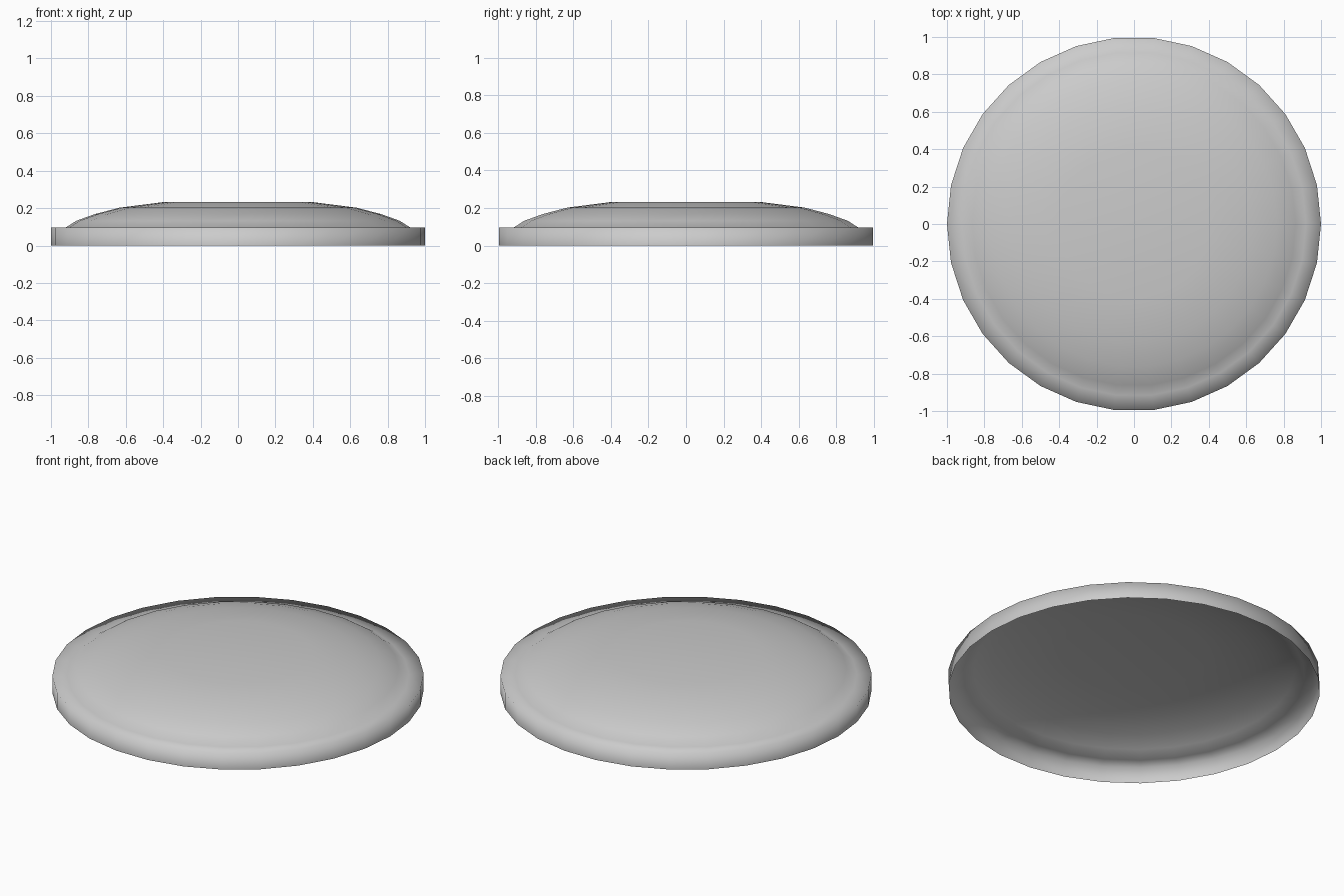
import bpy, bmesh
from math import cos, sin, tau

if "Cube" in bpy.data.objects:
    bpy.data.objects.remove(bpy.data.objects["Cube"])

SIDES = 30
# Radius and height from the open bottom rim, over the ledge, up the dome
PROFILE = [(1.0, 0.0), (1.0, 0.097), (0.92, 0.097), (0.865, 0.132),
           (0.765, 0.168), (0.635, 0.202), (0.40, 0.232)]

bm = bmesh.new()
rings = [[bm.verts.new((r * cos(tau * i / SIDES), r * sin(tau * i / SIDES), z))
          for i in range(SIDES)] for r, z in PROFILE]

# Rim wall, ledge and dome bands
for low, high in zip(rings, rings[1:]):
    for i in range(SIDES):
        j = (i + 1) % SIDES
        bm.faces.new((low[i], low[j], high[j], high[i]))

# Flat cap, the underside stays open
bm.faces.new(rings[-1])

for f in bm.faces:
    f.smooth = True

mesh = bpy.data.meshes.new("domed_lid")
bm.to_mesh(mesh)
bm.free()
lid = bpy.data.objects.new("domed_lid", mesh)
bpy.context.collection.objects.link(lid)
